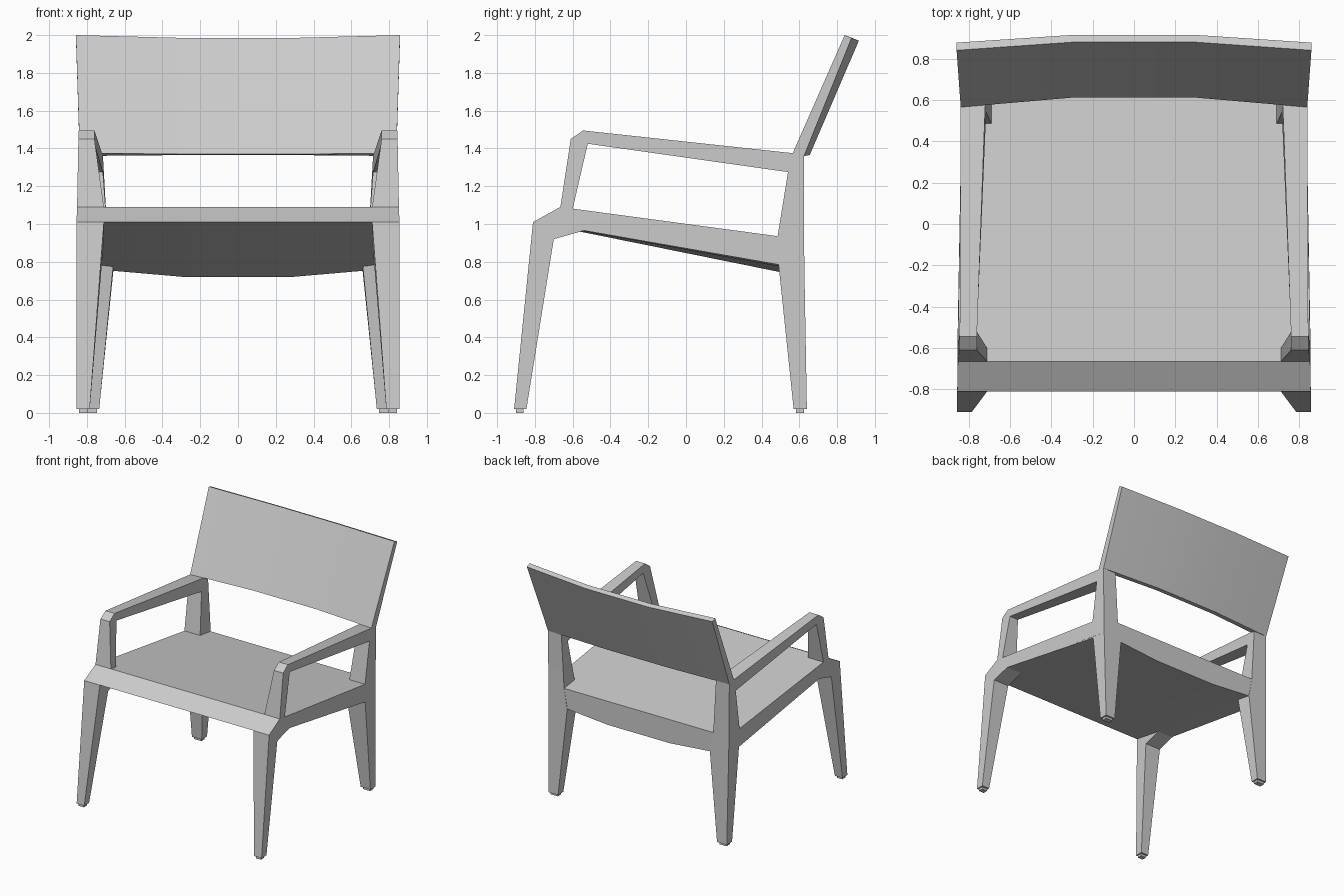
import bpy, bmesh

if "Cube" in bpy.data.objects:
    bpy.data.objects.remove(bpy.data.objects["Cube"])

mat = bpy.data.materials.new("light_grey")
mat.diffuse_color = (0.6, 0.6, 0.6, 1)
mat.use_nodes = True
mat.node_tree.nodes["Principled BSDF"].inputs["Base Color"].default_value = mat.diffuse_color


def finish(name, bm):
    bmesh.ops.recalc_face_normals(bm, faces=bm.faces)
    me = bpy.data.meshes.new(name)
    bm.to_mesh(me)
    bm.free()
    me.materials.append(mat)
    for p in me.polygons:
        p.use_smooth = True
    me.set_sharp_from_angle(angle=0.35)
    ob = bpy.data.objects.new(name, me)
    bpy.context.collection.objects.link(ob)
    return ob


def loft(name, sections):
    """Join closed cross-sections of equal point count and cap both ends."""
    bm = bmesh.new()
    rings = [[bm.verts.new(p) for p in s] for s in sections]
    n = len(rings[0])
    for a, b in zip(rings, rings[1:]):
        for i in range(n):
            j = (i + 1) % n
            bm.faces.new((a[i], a[j], b[j], b[i]))
    bm.faces.new(rings[0])
    bm.faces.new(rings[-1])
    return finish(name, bm)


# side frame: (y, z, outer x, inner x) for each corner of the profile
P = {
    "a": (-0.91, 0.02, .855, .785), "b": (-0.81, 1.01, .855, .71),
    "c": (-0.665, 1.09, .852, .71), "d": (-0.61, 1.45, .845, .76),
    "e": (-0.545, 1.495, .843, .76), "f": (0.565, 1.375, .838, .72),
    "g": (0.625, 1.36, .838, .715), "t": (0.625, 0.917, .835, .69),
    "h": (0.627, 0.75, .833, .66), "i": (0.64, 0.02, .825, .735),
    "j": (0.57, 0.02, .825, .735), "k": (0.49, 0.785, .833, .66),
    "l": (-0.54, 0.965, .853, .71), "m": (-0.70, 0.92, .854, .71),
    "n": (-0.845, 0.02, .855, .785), "p": (-0.52, 1.425, .843, .76),
    "q": (0.54, 1.275, .838, .715), "r": (0.485, 0.935, .835, .69),
    "s": (-0.60, 1.08, .852, .71),
}
CELLS = ["anmb", "bmlsc", "lkrs", "cspd", "dpe", "epqf", "fqg", "gqrt", "rkht", "kjih"]


def side_frame(name, sx):
    bm = bmesh.new()
    out = {k: bm.verts.new((sx * v[2], v[0], v[1])) for k, v in P.items()}
    inn = {k: bm.verts.new((sx * v[3], v[0], v[1])) for k, v in P.items()}
    edges = [(c[i - 1], c[i]) for c in CELLS for i in range(len(c))]
    for c in CELLS:
        bm.faces.new([out[k] for k in c])
        bm.faces.new([inn[k] for k in reversed(c)])
    for u, v in edges:
        if (v, u) not in edges:      # border of the profile
            bm.faces.new((out[v], out[u], inn[u], inn[v]))
    return finish(name, bm)


def foot_pad(name, x0, x1, y0, y1):
    return loft(name, [[(x0, y0, z), (x1, y0, z), (x1, y1, z), (x0, y1, z)]
                       for z in (0, 0.02)])


for side, sx in (("left", -1), ("right", 1)):
    side_frame(side + "_leg_and_arm_frame", sx)
    foot_pad(side + "_front_foot_pad", sx * .795, sx * .843, -.90, -.86)
    foot_pad(side + "_rear_foot_pad", sx * .747, sx * .813, .582, .626)

# seat: wedge section whose rear underside sags to the middle
seat = []
for xf, xb, zb in ((.852, .833, .775), (.71, .66, .752), (.29, .29, .72)):
    seat.append([(xf, -.81, 1.01), (xf, -.665, 1.09), (xb, .624, .917), (xb, .624, zb)])
seat += [[(-x, y, z) for x, y, z in s] for s in reversed(seat)]
loft("seat", seat)

# backrest: tilted panel, bowed backwards in the middle
edge = [(.838, .565, 1.375), (.858, .84, 2.0), (.858, .877, 1.985), (.838, .625, 1.36)]
mid = [(.29, .612, 1.37), (.29, .88, 1.985), (.29, .915, 1.97), (.29, .655, 1.365)]
back = [edge, mid]
back += [[(-x, y, z) for x, y, z in s] for s in (mid, edge)]
loft("backrest", back)
